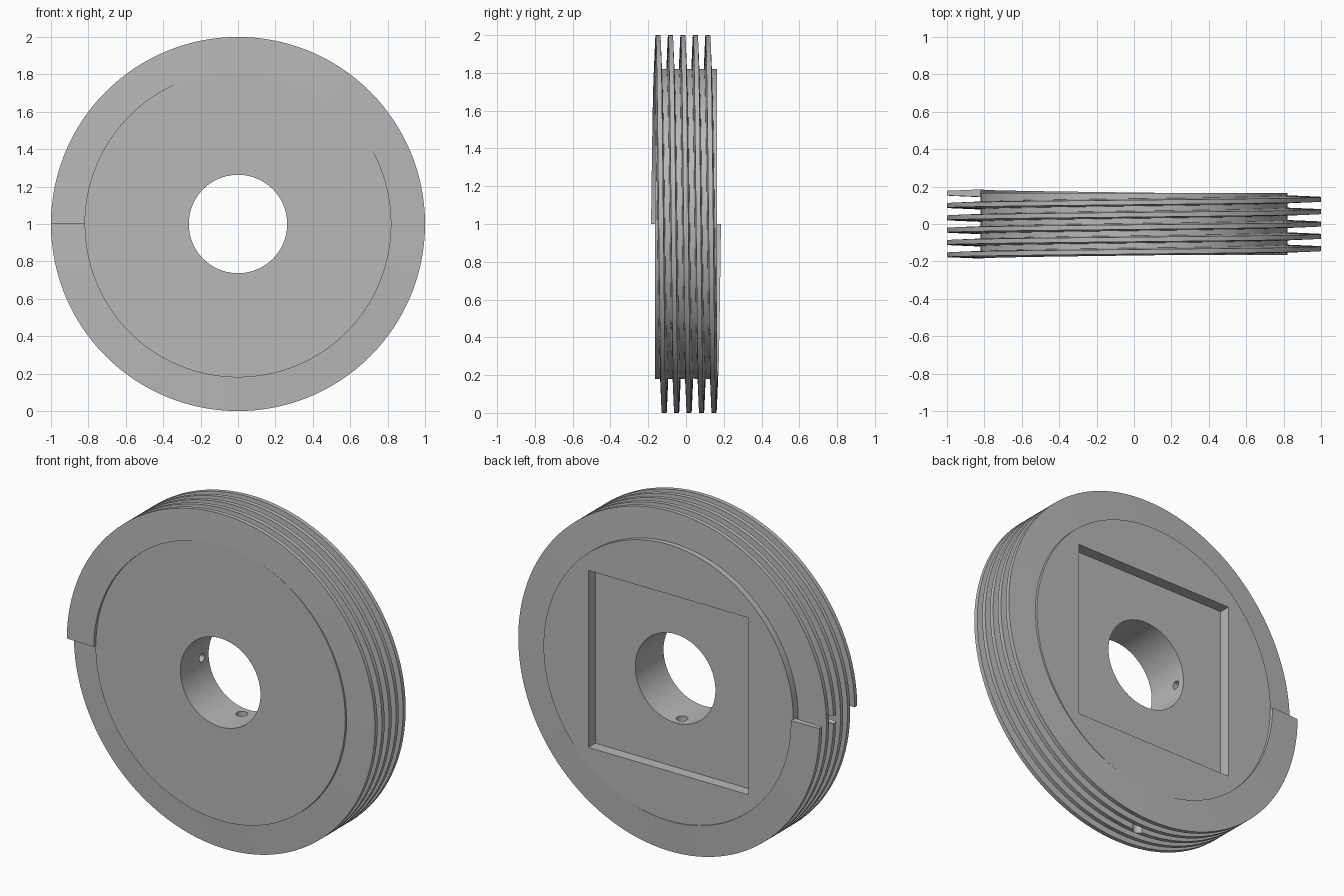
import bpy
import bmesh
from math import pi, cos, sin, radians
from mathutils import Matrix, Vector

if "Cube" in bpy.data.objects:
    bpy.data.objects.remove(bpy.data.objects["Cube"])

CENTRE = Vector((0, 0, 1))
HALF = 0.165            # half thickness of the disc
ROOT, TIP, BORE = 0.82, 1.0, 0.263
TURNS, STEPS = 5, 128

grey = bpy.data.materials.new("machined_grey")
grey.use_nodes = True
grey.diffuse_color = (0.48, 0.48, 0.48, 1)
grey.node_tree.nodes["Principled BSDF"].inputs["Base Color"].default_value = grey.diffuse_color


def make_object(name, bm):
    bmesh.ops.recalc_face_normals(bm, faces=bm.faces)
    mesh = bpy.data.meshes.new(name)
    bm.to_mesh(mesh)
    bm.free()
    mesh.materials.append(grey)
    obj = bpy.data.objects.new(name, mesh)
    bpy.context.collection.objects.link(obj)
    return obj


def sweep(name, section, turns, steps, pitch, start_y):
    """Sweep a closed (radius, y) section around the y axis, rising by pitch per turn."""
    bm = bmesh.new()
    closed = pitch == 0
    rings = []
    for i in range(steps * turns + (0 if closed else 1)):
        t = 2 * pi * i / steps
        y0 = start_y + pitch * i / steps
        rings.append([bm.verts.new(CENTRE + Vector((-r * cos(t), y0 + y, r * sin(t))))
                      for r, y in section])
    pairs = list(zip(rings, rings[1:]))
    if closed:
        pairs.append((rings[-1], rings[0]))
    else:
        bm.faces.new(rings[0])
        bm.faces.new(rings[-1])
    n = len(section)
    for a, b in pairs:
        for k in range(n):
            j = (k + 1) % n
            bm.faces.new((a[k], a[j], b[j], b[k]))
    return make_object(name, bm)


def cut(target, cutters):
    bpy.context.view_layer.objects.active = target
    for cutter in cutters:
        mod = target.modifiers.new("cut", 'BOOLEAN')
        mod.operation = 'DIFFERENCE'
        mod.solver = 'EXACT'
        mod.object = cutter
        bpy.ops.object.modifier_apply(modifier=mod.name)


def hole_cutter(name, radius, direction):
    """Rod running outward from inside the bore."""
    bm = bmesh.new()
    turn = direction.to_track_quat('Z', 'Y').to_matrix().to_4x4()
    place = Matrix.Translation(CENTRE + direction * 0.65 + Vector((0, 0.037, 0)))
    bmesh.ops.create_cone(bm, cap_ends=True, segments=24, radius1=radius,
                          radius2=radius, depth=1.0, matrix=place @ turn)
    return make_object(name, bm)


# Disc with central bore
core = sweep("disc_core", [(BORE, -HALF), (ROOT, -HALF), (ROOT, HALF), (BORE, HALF)],
             1, STEPS, 0, 0)

# Helical thread with tapered flanks
thread = sweep("helical_thread",
               [(ROOT - 0.002, -0.02), (TIP, -0.0125), (TIP, 0.0125), (ROOT - 0.002, 0.02)],
               TURNS, STEPS, 2 * HALF / TURNS, -HALF)

# Square pocket in the back and two radial screw holes
bm = bmesh.new()
bmesh.ops.create_cube(bm, size=1, matrix=Matrix.Translation(CENTRE + Vector((0, HALF, 0)))
                      @ Matrix.Diagonal((1.05, 0.13, 1.05, 1)))
pocket = make_object("pocket_cutter", bm)
holes = [hole_cutter("lower_hole_cutter", 0.032, Vector((0, 0, -1))),
         hole_cutter("side_hole_cutter", 0.024, Vector((-1, 0, 0)))]

cut(core, [pocket] + holes)
cut(thread, holes)
for helper in [pocket] + holes:
    bpy.data.objects.remove(helper)

# Smooth round surfaces, crisp edges
for obj in (core, thread):
    bpy.ops.object.select_all(action='DESELECT')
    obj.select_set(True)
    bpy.context.view_layer.objects.active = obj
    bpy.ops.object.shade_smooth_by_angle(angle=radians(30))
